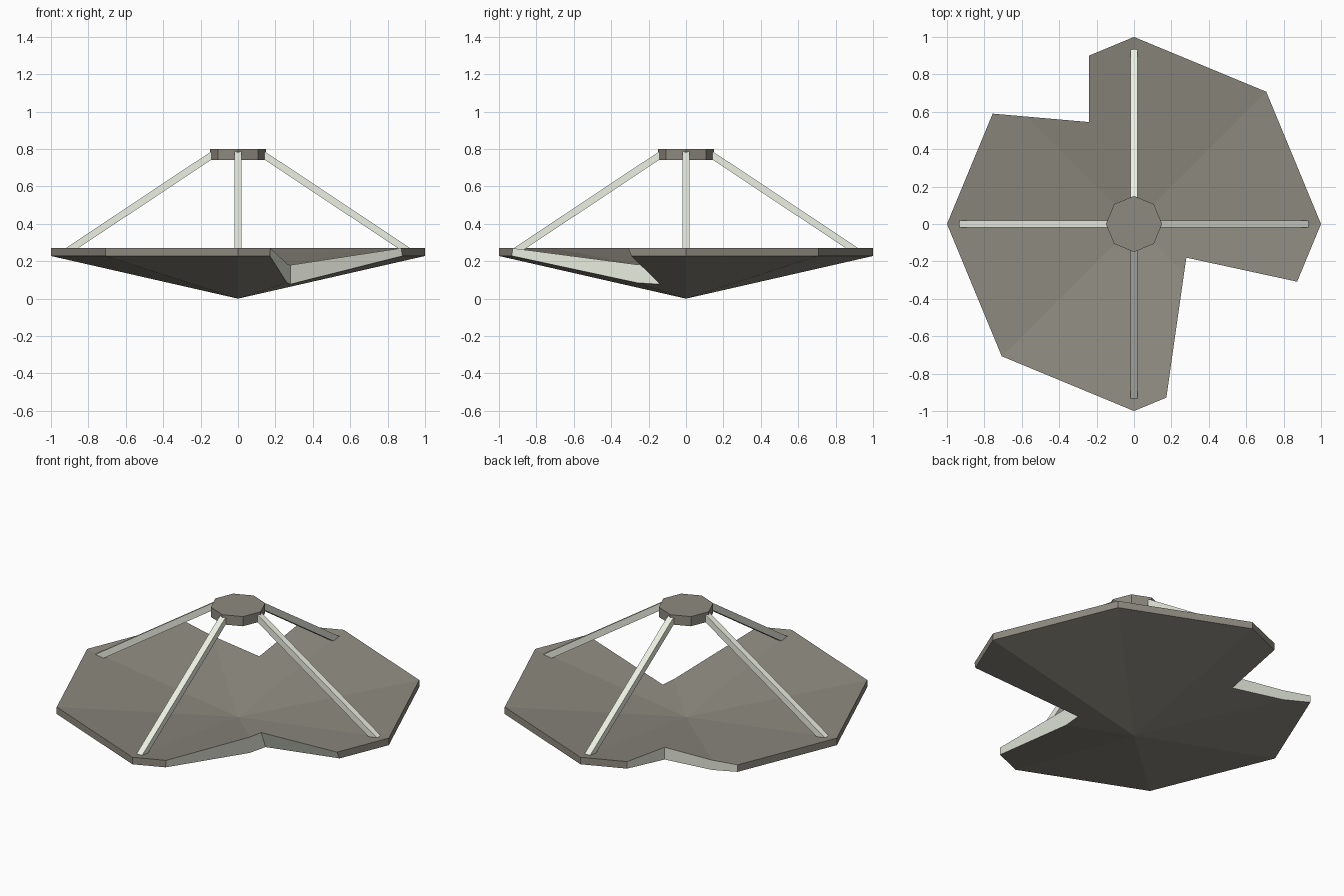
import bpy, bmesh, math
from mathutils import Vector

if "Cube" in bpy.data.objects:
    bpy.data.objects.remove(bpy.data.objects["Cube"])


def material(name, rgb):
    m = bpy.data.materials.new(name)
    m.diffuse_color = (*rgb, 1)
    m.use_nodes = True
    m.node_tree.nodes["Principled BSDF"].inputs["Base Color"].default_value = m.diffuse_color
    return m


dark = material("dark_panel", (0.27, 0.255, 0.215))
light = material("light_metal", (0.84, 0.87, 0.76))


def make(name, bm, mat):
    bmesh.ops.recalc_face_normals(bm, faces=bm.faces[:])
    me = bpy.data.meshes.new(name)
    bm.to_mesh(me)
    bm.free()
    me.materials.append(mat)
    ob = bpy.data.objects.new(name, me)
    bpy.context.collection.objects.link(ob)
    return ob


def ring(bm, r, z):
    return [bm.verts.new((r * math.cos(i * math.pi / 4), r * math.sin(i * math.pi / 4), z))
            for i in range(8)]


def prism(bm, lo, hi):
    bm.faces.new(lo)
    bm.faces.new(hi)
    for i in range(len(lo)):
        j = (i + 1) % len(lo)
        bm.faces.new((lo[i], lo[j], hi[j], hi[i]))


# dish: eight-sided shallow cone, thicker towards the middle
bm = bmesh.new()
low, high = ring(bm, 1, 0.228), ring(bm, 1, 0.27)
bottom, top = bm.verts.new((0, 0, 0)), bm.verts.new((0, 0, 0.13))
for i in range(8):
    j = (i + 1) % 8
    bm.faces.new((low[i], low[j], high[j], high[i]))
    bm.faces.new((low[j], low[i], bottom))
    bm.faces.new((high[i], high[j], top))
dish = make("dish", bm, dark)


# broken-out notches: sheared wedge cutters that leave light cut faces
def notch(name, a, corner, b, shear):
    a, c, b = Vector(a), Vector(corner), Vector(b)
    u, v = (a - c) * 1.5, (b - c) * 1.5
    pts = [c, c + u, c + u + v, c + v]
    bm = bmesh.new()
    prism(bm, *[[bm.verts.new((p.x, p.y - shear * (z - 0.2), z)) for p in pts]
                for z in (-0.2, 0.6)])
    cutter = make(name, bm, light)
    cutter.hide_render = True
    cutter.hide_set(True)
    mod = dish.modifiers.new(name, 'BOOLEAN')
    mod.operation = 'DIFFERENCE'
    mod.solver = 'EXACT'
    mod.material_mode = 'TRANSFER'
    mod.object = cutter


notch("front_notch_cutter", (0.17, -0.92), (0.28, -0.188), (0.87, -0.28), 0.4)
notch("back_notch_cutter", (-0.24, 0.9), (-0.24, 0.545), (-0.755, 0.59), 0)

# receiver hub
bm = bmesh.new()
prism(bm, ring(bm, 0.15, 0.742), ring(bm, 0.15, 0.80))
make("receiver_hub", bm, dark)

# four support struts
for k, side in enumerate(("right", "back", "left", "front")):
    ang = k * math.pi / 2
    d = Vector((math.cos(ang), math.sin(ang), 0))
    p0 = d * 0.135 + Vector((0, 0, 0.77))
    p1 = d * 0.925 + Vector((0, 0, 0.245))
    t = Vector((-d.y, d.x, 0))
    n = (p1 - p0).normalized().cross(t)
    bm = bmesh.new()
    prism(bm, *[[bm.verts.new(p + (t * a + n * b) * 0.0185)
                 for a, b in ((-1, -1), (1, -1), (1, 1), (-1, 1))] for p in (p0, p1)])
    make(side + "_strut", bm, light)
